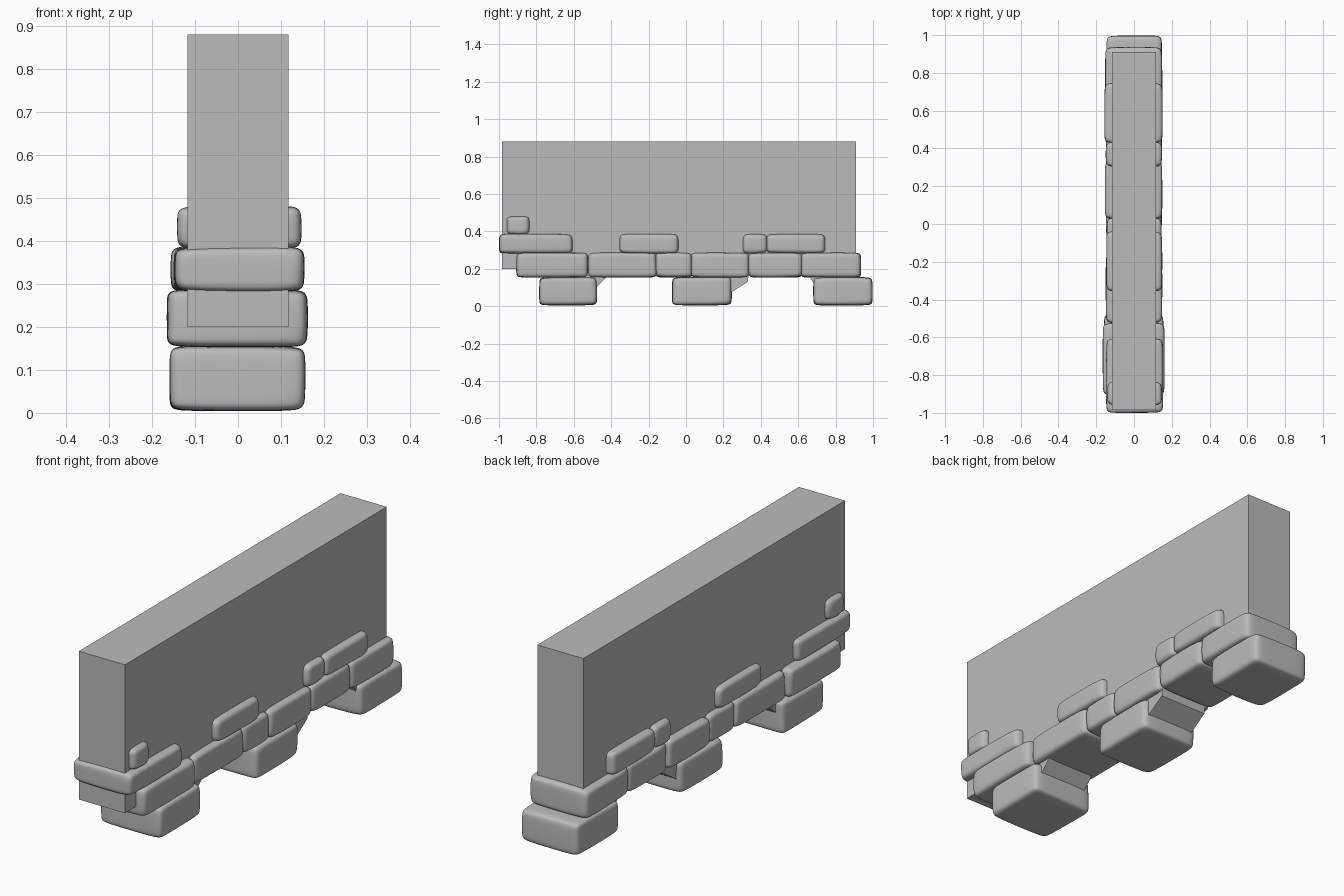
import bpy, bmesh, random
from mathutils import Vector

random.seed(7)
default = bpy.data.objects.get("Cube")
if default:
    bpy.data.objects.remove(default, do_unlink=True)

grey = bpy.data.materials.new("stone grey")
grey.use_nodes = True
colour = (0.5, 0.5, 0.5, 1)
grey.diffuse_color = colour
grey.node_tree.nodes["Principled BSDF"].inputs["Base Color"].default_value = colour


def add_object(name, bm):
    bmesh.ops.recalc_face_normals(bm, faces=bm.faces)
    mesh = bpy.data.meshes.new(name)
    bm.to_mesh(mesh)
    bm.free()
    mesh.materials.append(grey)
    obj = bpy.data.objects.new(name, mesh)
    bpy.context.collection.objects.link(obj)
    return obj


def box(name, x, y, z):
    bm = bmesh.new()
    bmesh.ops.create_cube(bm, size=1)
    for v in bm.verts:
        v.co = [r[0] + (c + 0.5) * (r[1] - r[0]) for c, r in zip(v.co, (x, y, z))]
    return add_object(name, bm)


def stone(name, x, y, z):
    """Worn block: a cage with loops near its edges, uneven corners, subdivided."""
    bm = bmesh.new()
    bmesh.ops.create_cube(bm, size=2)
    bmesh.ops.subdivide_edges(bm, edges=bm.edges[:], cuts=2, use_grid_fill=True)
    mid = Vector([(r[0] + r[1]) / 2 for r in (x, y, z)])
    half = Vector([(r[1] - r[0]) / 2 for r in (x, y, z)])
    soft = (0.05, 0.045, 0.03)
    for v in bm.verts:
        outer = sum(abs(c) > 0.9 for c in v.co)
        pos = Vector()
        for i, c in enumerate(v.co):
            sign = 1 if c > 0 else -1
            size = half[i] if abs(c) > 0.9 else half[i] - soft[i]
            # edges and corners are worn back more than the faces
            wear = random.uniform(0, 0.006) * (outer - 1)
            pos[i] = sign * (size - wear)
        v.co = mid + pos
    obj = add_object(name, bm)
    sub = obj.modifiers.new("rounding", "SUBSURF")
    sub.levels = sub.render_levels = 3
    obj.data.shade_smooth()
    return obj


def wedge(name, profile, width):
    """Sloping support: a side profile in y and z, extruded across x."""
    bm = bmesh.new()
    face = bm.faces.new([bm.verts.new((-width, y, z)) for y, z in profile])
    new = bmesh.ops.extrude_face_region(bm, geom=[face])["geom"]
    bmesh.ops.translate(bm, verts=[g for g in new if isinstance(g, bmesh.types.BMVert)],
                        vec=(2 * width, 0, 0))
    return add_object(name, bm)


# Plain upper wall
box("wall", (-0.117, 0.117), (-0.985, 0.91), (0.2, 0.88))

# Stone courses: height range, then width and length range of each stone
courses = {
    "footing_stone": ((0.004, 0.156), [
        (-0.16, 0.157, -0.785, -0.475), (-0.15, 0.148, -0.075, 0.245),
        (-0.147, 0.148, 0.68, 0.998)]),
    "lower_stone": ((0.152, 0.288), [
        (-0.166, 0.163, -0.908, -0.523), (-0.15, 0.15, -0.525, -0.155),
        (-0.145, 0.147, -0.165, 0.035), (-0.155, 0.15, 0.025, 0.338),
        (-0.15, 0.148, 0.332, 0.622), (-0.153, 0.15, 0.613, 0.937)]),
    "upper_stone": ((0.28, 0.388), [
        (-0.148, 0.155, -1.0, -0.605), (-0.147, 0.15, -0.358, -0.038),
        (-0.15, 0.148, 0.302, 0.436), (-0.157, 0.152, 0.428, 0.747)]),
    "top_stone": ((0.38, 0.482), [(-0.142, 0.148, -0.96, -0.835)]),
}
for name, (height, stones) in courses.items():
    for i, (x0, x1, y0, y1) in enumerate(stones):
        stone(f"{name}_{i + 1}", (x0, x1), (y0, y1), height)

# Sloping supports beside the footings
wedge("front_support", [(-0.6, 0.2), (-0.6, 0.06), (-0.48, 0.1), (-0.42, 0.16), (-0.42, 0.2)], 0.12)
wedge("middle_support", [(0.1, 0.2), (0.1, 0.04), (0.22, 0.06), (0.33, 0.13), (0.34, 0.2)], 0.12)
wedge("back_support", [(0.66, 0.2), (0.66, 0.16), (0.69, 0.11), (0.8, 0.06), (0.8, 0.2)], 0.12)
